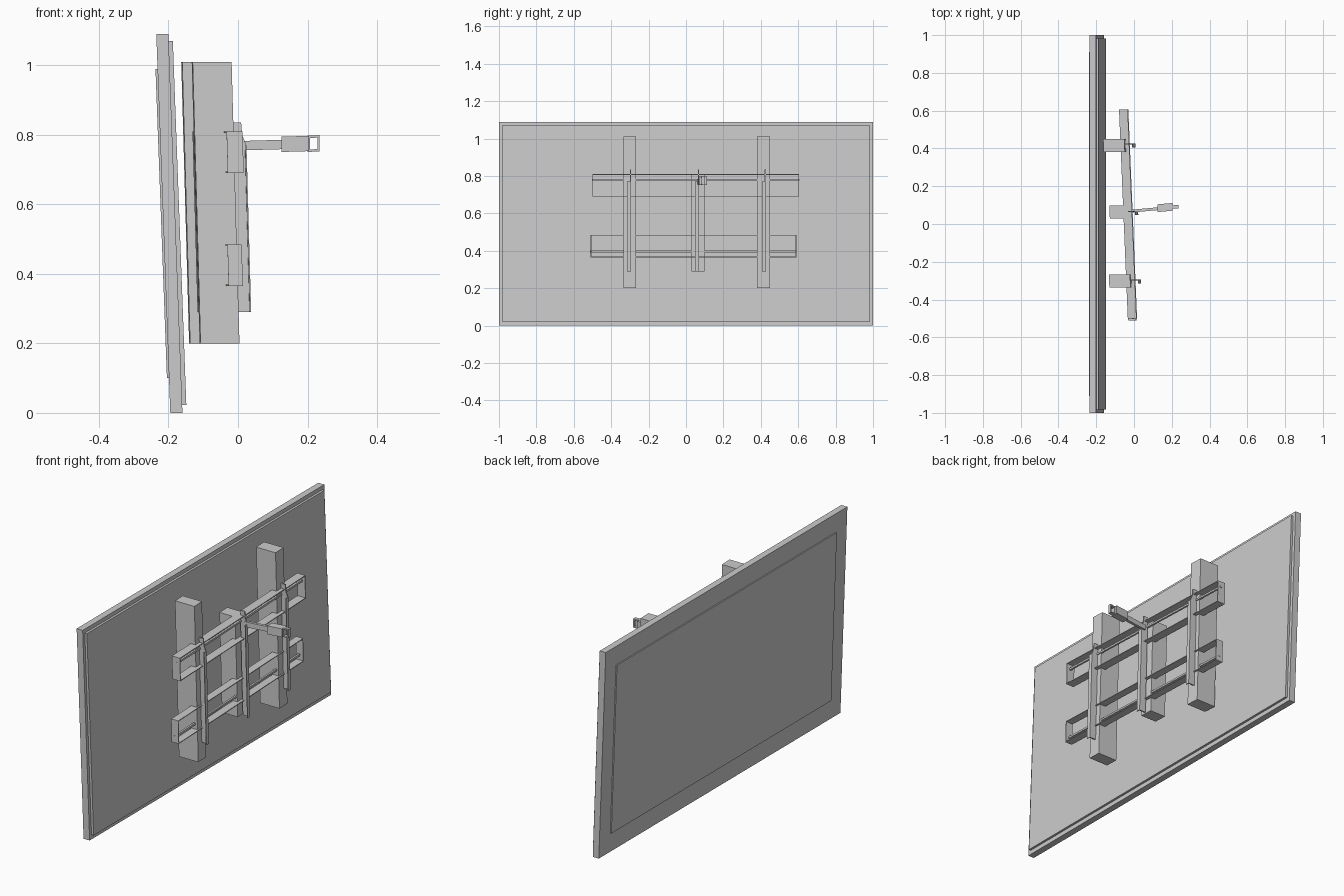
import bpy, bmesh

cube = bpy.data.objects.get("Cube")
if cube:
    bpy.data.objects.remove(cube, do_unlink=True)

grey = bpy.data.materials.new("neutral_grey")
grey.use_nodes = True
GREY = (0.6, 0.6, 0.6, 1)
grey.diffuse_color = GREY
grey.node_tree.nodes["Principled BSDF"].inputs["Base Color"].default_value = GREY


def lean_panel(x, y, z):
    return x - 0.037 * (z - 0.545), y, z


def lean_mount(x, y, z):
    return x - 0.042 * y - 0.028 * (z - 0.6), y, z


def upright(x, y, z):
    return x, y, z


def prism(name, profiles, y0, y1, lean):
    """Extrude side profiles (x, z) from y0 to y1, then lean them."""
    bm = bmesh.new()
    for profile in profiles:
        near = [bm.verts.new(lean(x, y0, z)) for x, z in profile]
        far = [bm.verts.new(lean(x, y1, z)) for x, z in profile]
        bm.faces.new(near)
        bm.faces.new(far[::-1])
        for i in range(len(profile)):
            j = (i + 1) % len(profile)
            bm.faces.new((near[j], near[i], far[i], far[j]))
    bmesh.ops.recalc_face_normals(bm, faces=bm.faces)
    mesh = bpy.data.meshes.new(name)
    bm.to_mesh(mesh)
    bm.free()
    mesh.materials.append(grey)
    obj = bpy.data.objects.new(name, mesh)
    bpy.context.collection.objects.link(obj)
    return obj


def rect(x0, x1, z0, z1):
    return [(x0, z0), (x1, z0), (x1, z1), (x0, z1)]


def box(name, x0, x1, y0, y1, z0, z1, lean=lean_mount):
    return prism(name, [rect(x0, x1, z0, z1)], y0, y1, lean)


# Tilted display: frame, raised screen and back cover
box("display_frame", -0.215, -0.18, -1, 1, 0, 1.09, lean_panel)
box("screen", -0.221, -0.214, -0.91, 0.91, 0.1, 0.99, lean_panel)
box("back_cover", -0.181, -0.168, -0.983, 0.983, 0.023, 1.07, lean_panel)

# Upright posts
box("right_post", -0.133, -0.021, -0.335, -0.268, 0.2, 1.01)
box("left_post", -0.133, -0.021, 0.38, 0.45, 0.2, 1.01)
box("centre_post", -0.121, -0.03, 0.03, 0.098, 0.29, 0.81)

# Rails are thin open loops, each with a rod running through its ends
T = 0.004
for name, x0, x1, y0, y1, z0, z1, rx, rz in (
        ("upper_rail", -0.048, -0.002, -0.5, 0.605, 0.69, 0.81, -0.021, 0.78),
        ("lower_rail", -0.055, -0.014, -0.51, 0.59, 0.365, 0.485, -0.036, 0.397)):
    box(name + "_top", x0, x1, y0, y1, z1 - T, z1)
    box(name + "_bottom", x0, x1, y0, y1, z0, z0 + T)
    box(name + "_right_end", x0, x1, y0, y0 + T, z0, z1)
    box(name + "_left_end", x0, x1, y1 - T, y1, z0, z1)
    box(name + "_rod", rx - 0.005, rx + 0.005, y0 - 0.002, y1 + 0.002,
        rz - 0.005, rz + 0.005)

# Hanging brackets: a hooked fin with a narrow flange
fin = [(-0.022, 0.29), (0.016, 0.29), (0.016, 0.77), (0.005, 0.80),
       (0.003, 0.835), (-0.022, 0.835)]
for side, y in (("right", -0.297), ("centre", 0.066), ("left", 0.424)):
    prism(side + "_bracket_fin", [fin], y - 0.003, y + 0.003, lean_mount)
    box(side + "_bracket_flange", 0.012, 0.016, y - 0.018, y, 0.29, 0.77)

# Arm with a clamp block and an open loop at its tip


def lean_arm(x, y, z):
    return x, y + 0.09 * x, z + 0.03 * (x - 0.1)


box("arm", -0.01, 0.13, 0.062, 0.077, 0.758, 0.785, lean_arm)
box("clamp_block", 0.125, 0.205, 0.052, 0.093, 0.75, 0.794, lean_arm)
tip = [rect(0.2, 0.207, 0.748, 0.795), rect(0.229, 0.235, 0.748, 0.795),
       rect(0.207, 0.229, 0.748, 0.755), rect(0.207, 0.229, 0.788, 0.795)]
prism("clamp_tip", tip, 0.062, 0.08, lean_arm)
